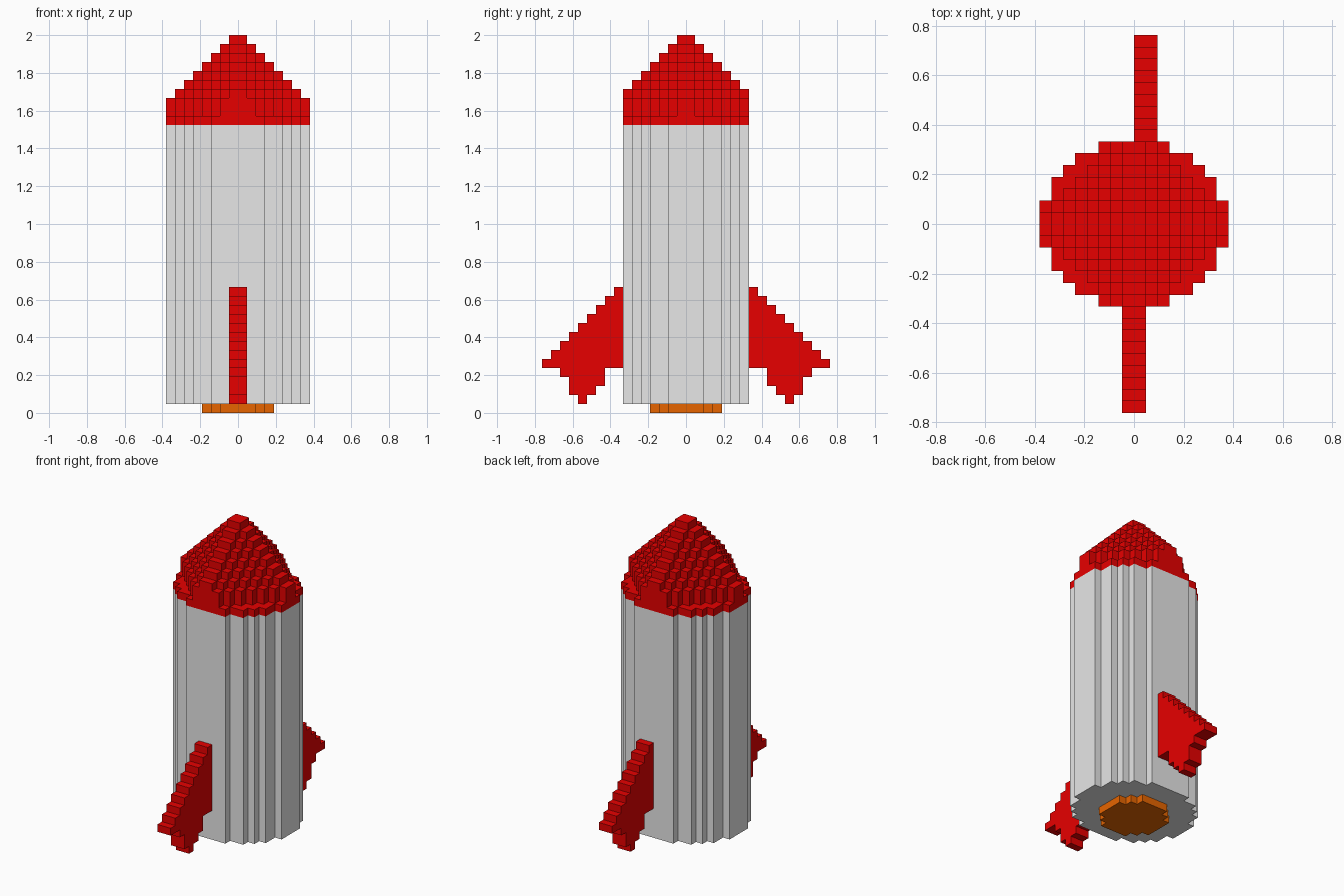
import bpy, bmesh, math

if "Cube" in bpy.data.objects:
    bpy.data.objects.remove(bpy.data.objects["Cube"])

V = 2 / 42  # block size: the rocket is 42 blocks tall


def material(name, rgb):
    m = bpy.data.materials.new(name)
    m.diffuse_color = (*rgb, 1)
    m.use_nodes = True
    m.node_tree.nodes["Principled BSDF"].inputs["Base Color"].default_value = m.diffuse_color
    return m


RED = material("red", (0.8, 0.0, 0.0))
GREY = material("light grey", (0.8, 0.8, 0.8))
ORANGE = material("orange", (0.8, 0.13, 0.0))


def block_part(name, columns, mat):
    """Outer shell of block columns {(i, j): (low, high)}, in block units."""
    bm = bmesh.new()

    def quad(*pts):
        bm.faces.new([bm.verts.new([c * V for c in p]) for p in pts])

    for (i, j), (lo, hi) in columns.items():
        ring = [(i, j), (i + 1, j), (i + 1, j + 1), (i, j + 1)]
        quad(*[(x, y, hi) for x, y in ring])
        quad(*[(x, y, lo) for x, y in reversed(ring)])
        # side walls only where the neighbouring column leaves them exposed
        for k, (dx, dy) in enumerate([(0, -1), (1, 0), (0, 1), (-1, 0)]):
            a, b = ring[k], ring[(k + 1) % 4]
            nlo, nhi = columns.get((i + dx, j + dy), (hi, hi))
            if (i + dx, j + dy) not in columns:
                nlo, nhi = hi, hi
            for z0, z1 in [(lo, min(hi, nlo)), (max(lo, nhi), hi)]:
                if z1 > z0:
                    quad((*a, z0), (*b, z0), (*b, z1), (*a, z1))
    bmesh.ops.remove_doubles(bm, verts=bm.verts, dist=1e-4)
    bmesh.ops.dissolve_limit(bm, angle_limit=math.radians(1),
                             verts=bm.verts, edges=bm.edges)
    me = bpy.data.meshes.new(name)
    bm.to_mesh(me)
    bm.free()
    me.materials.append(mat)
    ob = bpy.data.objects.new(name, me)
    bpy.context.collection.objects.link(ob)
    return ob


def disc(half_widths):
    """Cells of a stepped disc from the half width of each row off centre."""
    return [(i, s) for r, w in enumerate(half_widths)
            for s in (r, -r - 1) for i in range(-w, w)]


def off(i):
    return i if i >= 0 else -i - 1


def nose_top(i, j):
    """Falls one block per step from the middle, with a flat outer rim."""
    d = off(i) + off(j)
    return 42 - d if d < 8 else 33


hull = disc([8, 8, 7, 7, 6, 5, 3])

# Hull
block_part("hull", {c: (1, 32) for c in hull}, GREY)

# Nose
block_part("nose", {c: (32, nose_top(*c)) for c in hull}, RED)

# Engine nozzle
block_part("nozzle", {c: (0, 1) for c in disc([4, 4, 3, 2])}, ORANGE)

# Fins: underside height of each column going outwards; top slopes at 45 degrees
under = [5, 5, 3, 2, 1, 2, 4, 5, 5]
for name, x0, back in [("front_fin", -1, False), ("back_fin", 0, True)]:
    cols = {}
    for k, lo in enumerate(under):
        j = 7 + k
        for i in (x0, x0 + 1):
            cols[(i, j if back else -j - 1)] = (lo, 14 - k)
    block_part(name, cols, RED)
